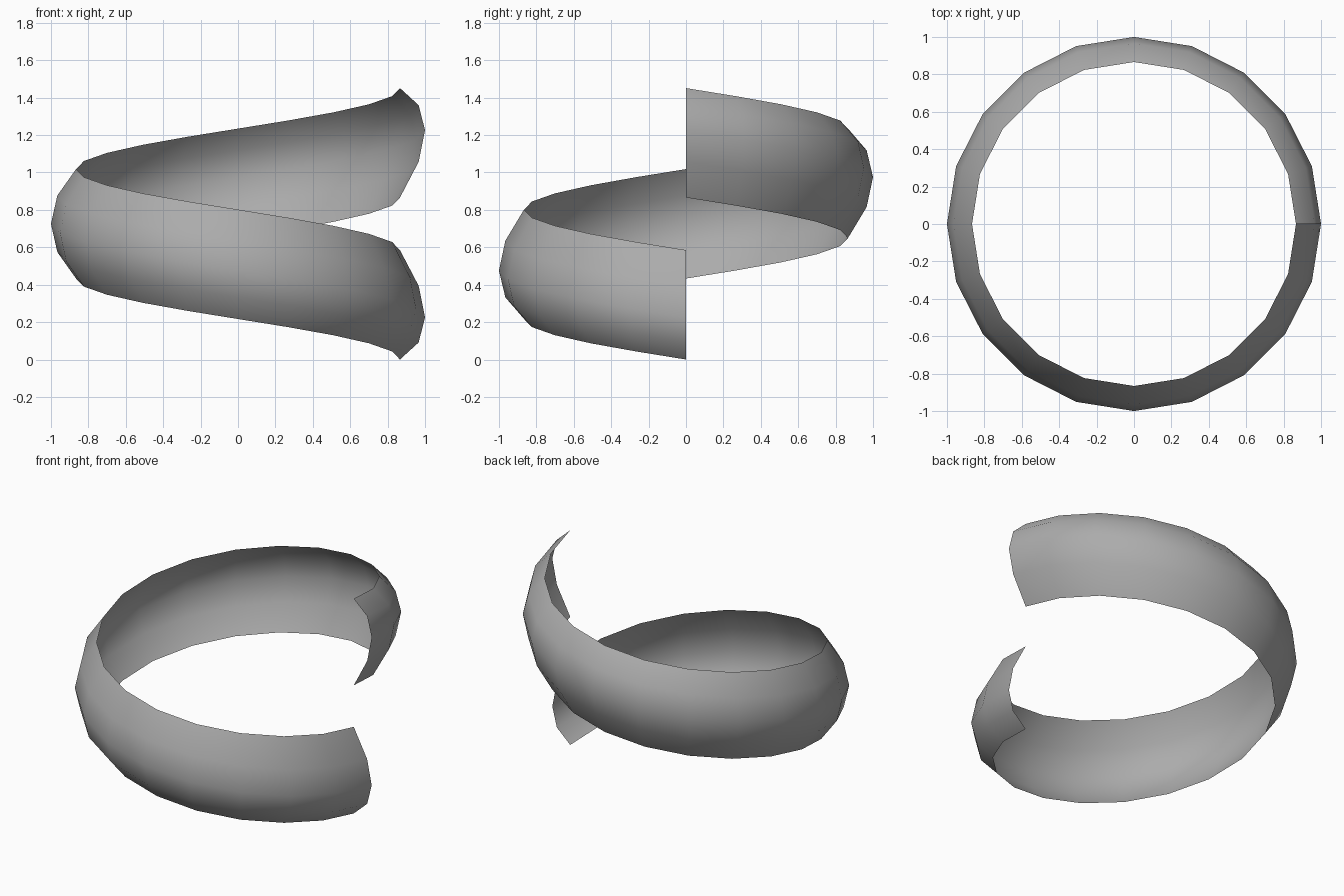
import bpy, bmesh
from math import sin, cos, pi, radians

if "Cube" in bpy.data.objects:
    bpy.data.objects.remove(bpy.data.objects["Cube"])

STEPS = 20                                          # segments in one full turn
PROFILE = [radians(a) for a in (-30, -15, 0, 15, 30)]  # bulging arc cross-section
HALF, MID = 0.585, 0.7255                           # vertical arc scale, centre height

bm = bmesh.new()

# Sweep the arc one turn clockwise; the climb is proportional to radius
rows = []
for i in range(STEPS + 1):
    t = i / STEPS
    a = -2 * pi * t
    rows.append([bm.verts.new((cos(p) * cos(a), cos(p) * sin(a),
                               MID + HALF * sin(p) + cos(p) * (t - 0.5)))
                 for p in PROFILE])

# Skin neighbouring cross-sections, facing outwards
for r0, r1 in zip(rows, rows[1:]):
    for j in range(len(PROFILE) - 1):
        f = bm.faces.new((r0[j], r0[j + 1], r1[j + 1], r1[j]))
        f.smooth = True
        f.normal_update()
        c = f.calc_center_median()
        if f.normal.x * c.x + f.normal.y * c.y < 0:
            f.normal_flip()

mesh = bpy.data.meshes.new("spiral_band")
bm.to_mesh(mesh)
bm.free()
band = bpy.data.objects.new("spiral_band", mesh)
bpy.context.collection.objects.link(band)

# Dark grey surface
grey = bpy.data.materials.new("dark_grey")
grey.diffuse_color = (0.41, 0.41, 0.41, 1)
grey.use_nodes = True
grey.node_tree.nodes["Principled BSDF"].inputs["Base Color"].default_value = grey.diffuse_color
mesh.materials.append(grey)
